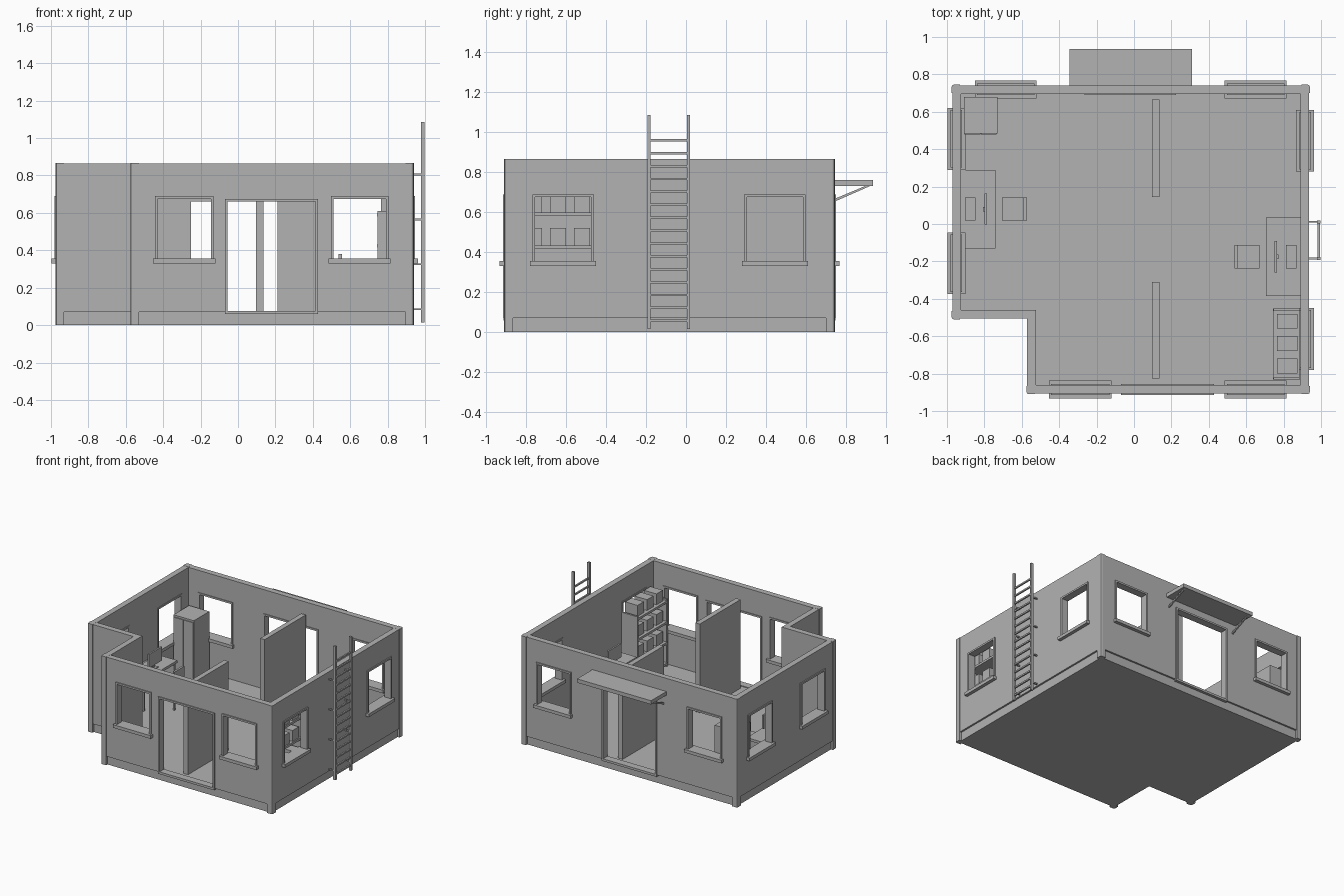
import bpy, bmesh, math
from mathutils import Vector

if "Cube" in bpy.data.objects:
    bpy.data.objects.remove(bpy.data.objects["Cube"])

grey = bpy.data.materials.new("plain_grey")
grey.use_nodes = True
grey.diffuse_color = (0.45, 0.45, 0.45, 1)
grey.node_tree.nodes["Principled BSDF"].inputs["Base Color"].default_value = (0.45, 0.45, 0.45, 1)

TOP, FLOOR = 0.865, 0.07
X0, X1, Y0, Y1, NX, NY = -0.975, 0.94, -0.91, 0.745, -0.575, -0.51


def finish(name, bm):
    bmesh.ops.recalc_face_normals(bm, faces=bm.faces)
    mesh = bpy.data.meshes.new(name)
    bm.to_mesh(mesh)
    bm.free()
    mesh.materials.append(grey)
    ob = bpy.data.objects.new(name, mesh)
    bpy.context.collection.objects.link(ob)
    return ob


def add_box(bm, x, y, z):
    """Add a box given as three (low, high) ranges."""
    vs = bmesh.ops.create_cube(bm, size=1)["verts"]
    for v in vs:
        v.co = Vector([(a + b) / 2 + c * (b - a) for (a, b), c in zip((x, y, z), v.co)])
    return vs


def boxes(name, *ranges):
    bm = bmesh.new()
    for r in ranges:
        add_box(bm, *r)
    return finish(name, bm)


def outline(d):
    """L-shaped footprint moved inwards by d."""
    return [(X0 + d, Y1 - d), (X0 + d, NY + d), (NX + d, NY + d),
            (NX + d, Y0 + d), (X1 - d, Y0 + d), (X1 - d, Y1 - d)]


# Floor slab, which is also the recessed plinth
bm = bmesh.new()
base = bm.faces.new([bm.verts.new((x, y, 0)) for x, y in outline(0.018)])
ext = bmesh.ops.extrude_face_region(bm, geom=[base])["geom"]
bmesh.ops.translate(bm, vec=(0, 0, FLOOR), verts=[g for g in ext if isinstance(g, bmesh.types.BMVert)])
finish("floor_slab", bm)

# Wall ring
bm = bmesh.new()
loops = [[bm.verts.new((x, y, z)) for x, y in outline(d)]
         for d, z in ((0.004, FLOOR), (0.004, TOP), (0.05, TOP), (0.05, FLOOR))]
for a, b in zip(loops, loops[1:] + loops[:1]):
    for i in range(6):
        j = (i + 1) % 6
        bm.faces.new((a[i], a[j], b[j], b[i]))
walls = finish("outer_walls", bm)

# Openings: side, low and high along the wall, bottom, top
WZ = (0.355, 0.675)
DZ = (FLOOR, 0.66)
openings = [("front", -0.43, -0.145, WZ), ("front", 0.51, 0.79, WZ),
            ("back", -0.825, -0.545, WZ), ("back", 0.51, 0.79, WZ),
            ("left", 0.315, 0.595, WZ), ("left", -0.35, -0.07, WZ),
            ("right", 0.305, 0.585, WZ), ("right", -0.755, -0.475, WZ),
            ("front", -0.055, 0.415, DZ), ("back", -0.25, 0.21, DZ)]
depth = {"front": (Y0, Y0 + 0.05), "back": (Y1 - 0.05, Y1),
         "left": (X0, X0 + 0.05), "right": (X1 - 0.05, X1)}


def along(side, run, z, out):
    """Ranges for a box in a wall, standing out by a margin on both faces."""
    lo, hi = depth[side]
    across = (lo - out, hi + out)
    return (run, across, z) if side in ("front", "back") else (across, run, z)


cutter = boxes("opening_cutter", *[along(s, (a, b), (z[0] + (0.002 if z is DZ else 0), z[1]), 0.03)
                                   for s, a, b, z in openings])
cutter.hide_render = True
mod = walls.modifiers.new("openings", "BOOLEAN")
mod.object = cutter
mod.solver = "EXACT"
bpy.context.view_layer.objects.active = walls
bpy.ops.object.modifier_apply(modifier=mod.name)
bpy.data.objects.remove(cutter)

# Frames and sills
for i, (side, a, b, z) in enumerate(openings):
    w = 0.014
    kind = "door" if z is DZ else "window"
    parts = [along(side, r, (z[0], z[1] + w), 0.005) for r in ((a - w, a), (b, b + w))]
    parts.append(along(side, (a, b), (z[1], z[1] + w), 0.005))
    boxes(f"{side}_{kind}_frame_{i}", *parts)
    if z is WZ:
        boxes(f"{side}_window_sill_{i}", along(side, (a - 0.025, b + 0.025), (0.33, 0.355), 0.023))
    else:
        boxes(f"{side}_door_step_{i}", along(side, (a - w, b + w), (0.058, 0.076), 0.004))

# Corner posts with softened vertical edges
for i, (x, y) in enumerate(outline(0)):
    if i == 2:
        continue
    sx = 1 if x < 0 else -1
    sy = 1 if y < 0 else -1
    bm = bmesh.new()
    add_box(bm, sorted((x, x + sx * 0.045)), sorted((y, y + sy * 0.045)), (0, TOP + 0.001))
    edge = [e for e in bm.edges if all(abs(v.co.x - x) + abs(v.co.y - y) < 1e-4 for v in e.verts)]
    bmesh.ops.bevel(bm, geom=edge, offset=0.012, segments=2, profile=0.5, affect="EDGES")
    finish(f"corner_post_{i}", bm)

# Inner partitions
for name, y in (("front_partition", (-0.825, -0.31)), ("back_partition", (0.145, 0.665))):
    boxes(name, ((0.095, 0.135), y, (FLOOR, 0.78)))

# Canopy over the back door with two sloping braces
boxes("canopy", ((-0.345, 0.31), (0.735, 0.935), (0.73, 0.76)))
for i, x in enumerate((-0.325, 0.28)):
    bm = bmesh.new()
    f = bm.faces.new([bm.verts.new((x, y, z)) for y, z in
                      ((0.738, 0.65), (0.738, 0.664), (0.9, 0.732), (0.925, 0.732))])
    ext = bmesh.ops.extrude_face_region(bm, geom=[f])["geom"]
    bmesh.ops.translate(bm, vec=(0.012, 0, 0), verts=[g for g in ext if isinstance(g, bmesh.types.BMVert)])
    finish(f"canopy_brace_{i}", bm)

# Ladder
rails = (-0.185, 0.012)
boxes("ladder_rails", *[((0.978, 0.998), (y - 0.008, y + 0.008), (0.015, 1.085)) for y in rails])
boxes("ladder_rungs", *[((0.982, 0.994), rails, (0.05 + i * 0.0645, 0.062 + i * 0.0645)) for i in range(15)])
boxes("ladder_brackets", *[((0.93, 0.98), (y - 0.005, y + 0.005), (z, z + 0.01))
                           for y in rails for z in (0.08, 0.32, 0.56, 0.8)])

# Cabinet with two doors, facing the room
boxes("cabinet", ((-0.91, -0.73), (0.485, 0.68), (FLOOR, 0.57)))
boxes("cabinet_doors", *[((a, a + 0.083), (0.478, 0.486), (0.09, 0.555)) for a in (-0.905, -0.818)])


def workplace(name, wall_x, s, cy):
    """Desk against a wall with screen, keyboard and chair; s points into the room."""
    def part(label, *items):
        boxes(f"{name}_{label}", *[(sorted((wall_x + s * a, wall_x + s * b)), (cy + c, cy + d), z)
                                   for a, b, c, d, z in items])
    part("desk", (0, 0.185, -0.21, 0.21, (0.305, 0.325)),
         (0.01, 0.175, -0.2, -0.185, (FLOOR, 0.305)), (0.01, 0.175, 0.185, 0.2, (FLOOR, 0.305)),
         (0.01, 0.02, -0.185, 0.185, (0.15, 0.305)))
    part("screen", (0.125, 0.138, -0.083, 0.083, (0.36, 0.47)),
         (0.118, 0.126, -0.012, 0.012, (0.325, 0.42)), (0.1, 0.14, -0.035, 0.035, (0.325, 0.331)))
    part("keyboard", (0.022, 0.077, -0.062, 0.062, (0.325, 0.335)))
    part("chair", (0.22, 0.35, -0.062, 0.062, (0.215, 0.235)), (0.335, 0.352, -0.062, 0.062, (0.235, 0.38)),
         *[(a, a + 0.014, c, c + 0.014, (FLOOR, 0.215)) for a in (0.225, 0.335) for c in (-0.06, 0.046)])


workplace("left_wall", -0.925, 1, 0.08)
workplace("right_wall", 0.89, -1, -0.175)

# Open shelf with rows of boxes
levels = (0.085, 0.25, 0.415, 0.58)
boxes("shelf_sides", *[((0.745, 0.885), (y, y + 0.015), (FLOOR, 0.61)) for y in (-0.835, -0.465)])
boxes("shelf_boards", *[((0.742, 0.885), (-0.83, -0.455), (z, z + 0.018)) for z in levels])
boxes("shelf_boxes", *[((0.765, 0.875), (y, y + 0.08), (z + 0.018, z + 0.105))
                       for z in levels for y in (-0.8, -0.68, -0.56)])
